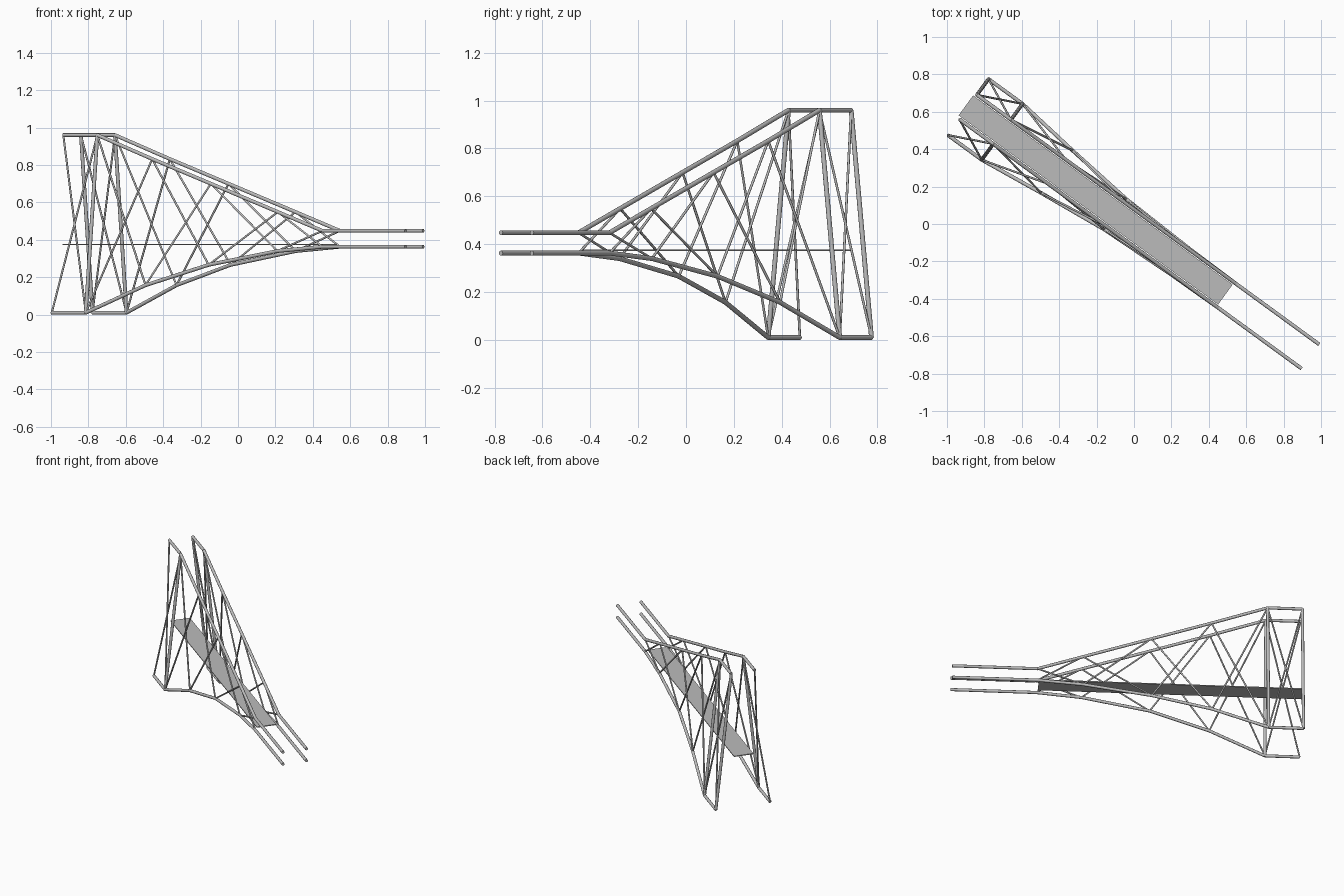
import bpy, bmesh, math
from mathutils import Vector, Matrix

if "Cube" in bpy.data.objects:
    bpy.data.objects.remove(bpy.data.objects["Cube"])

# Span direction (u), sideways direction (v) and the centre line offset
U = Vector((0.808, -0.589, 0)).normalized()
V = Vector((0.589, 0.808, 0)).normalized()
MID = -0.017

steel = bpy.data.materials.new("steel grey")
steel.diffuse_color = (0.5, 0.5, 0.5, 1)
steel.use_nodes = True
steel.node_tree.nodes["Principled BSDF"].inputs["Base Color"].default_value = steel.diffuse_color


def place(u, v, z):
    return U * u + V * (MID + v) + Vector((0, 0, z))


def finish(bm, name, smooth):
    me = bpy.data.meshes.new(name)
    bm.to_mesh(me)
    bm.free()
    me.materials.append(steel)
    ob = bpy.data.objects.new(name, me)
    bpy.context.collection.objects.link(ob)
    if smooth:
        bpy.ops.object.select_all(action='DESELECT')
        bpy.context.view_layer.objects.active = ob
        ob.select_set(True)
        bpy.ops.object.shade_smooth_by_angle(angle=math.radians(50))
    return ob


def tubes(name, pairs, radius, sides):
    """Join straight round bars, one for each pair of end points."""
    bm = bmesh.new()
    for a, b in pairs:
        d = b - a
        m = Matrix.Translation((a + b) / 2) @ d.to_track_quat('Z', 'Y').to_matrix().to_4x4()
        bmesh.ops.create_cone(bm, cap_ends=True, segments=sides, radius1=radius,
                              radius2=radius, depth=d.length, matrix=m)
    return finish(bm, name, True)


# Truss nodes: (u, half width, z)
top = [(-1.085, 0.08, 0.96), (-0.86, 0.08, 0.96), (-0.497, 0.08, 0.832),
       (-0.109, 0.08, 0.70), (0.334, 0.08, 0.549), (0.629, 0.08, 0.448)]
bottom = [(-1.085, 0.185, 0.01), (-0.86, 0.185, 0.01), (-0.497, 0.141, 0.157),
          (-0.109, 0.1, 0.266), (0.334, 0.084, 0.34), (0.629, 0.08, 0.363)]
rail_end = 1.18

for side, label in ((1, "north"), (-1, "south")):
    t = [place(u, side * h, z) for u, h, z in top]
    b = [place(u, side * h, z) for u, h, z in bottom]
    # Chords run on past the truss as level rails
    for chord, part in ((t, "top_chord"), (b, "bottom_chord")):
        pts = chord + [chord[-1] + U * (rail_end - 0.629)]
        tubes(f"{label}_{part}", list(zip(pts, pts[1:])), 0.01, 12)
    # Crossed diagonals in each bay
    braces = []
    for i in range(5):
        braces += [(t[i], b[i + 1]), (b[i], t[i + 1])]
    tubes(f"{label}_diagonals", braces, 0.0055, 8)
    # Main post, with an end post on one side only
    posts = [(t[1], b[1])]
    if side == 1:
        posts.append((t[0], b[0]))
    tubes(f"{label}_posts", posts, 0.01, 12)

# Thin solid deck
u0, u1, half, deck_z = -1.10, 0.617, 0.066, 0.375
frame = Matrix((U, V, Vector((0, 0, 1)))).transposed().to_4x4()
bm = bmesh.new()
bmesh.ops.create_cube(bm, size=1, matrix=Matrix.Translation(place((u0 + u1) / 2, 0, deck_z))
                      @ frame @ Matrix.Diagonal((u1 - u0, 2 * half, 0.006, 1)))
finish(bm, "deck", False)
